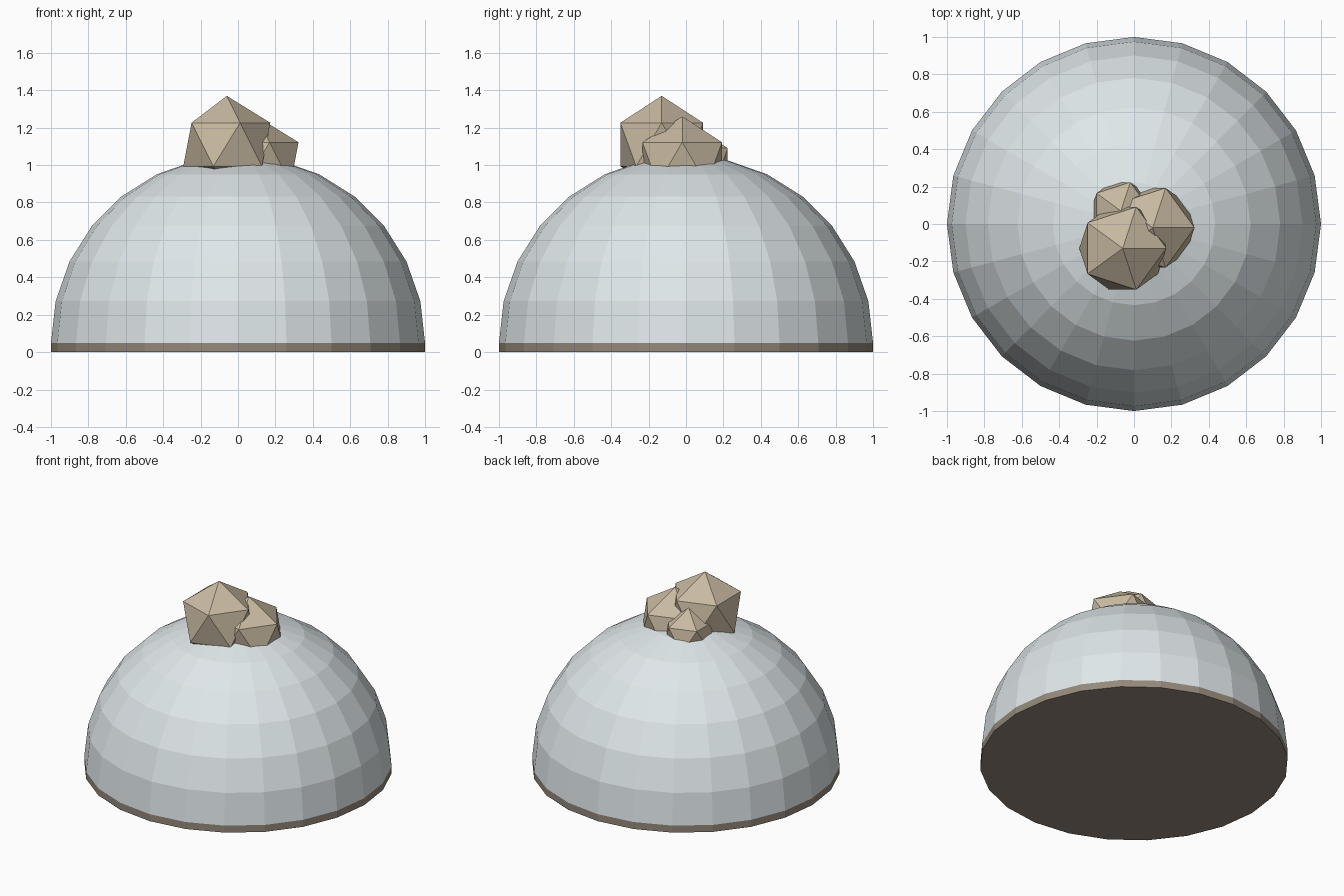
import bpy, bmesh

if "Cube" in bpy.data.objects:
    bpy.data.objects.remove(bpy.data.objects["Cube"])


def material(name, rgb):
    m = bpy.data.materials.new(name)
    m.diffuse_color = (*rgb, 1)
    m.use_nodes = True
    m.node_tree.nodes["Principled BSDF"].inputs["Base Color"].default_value = m.diffuse_color
    return m


glass = material("pale_shell", (0.74, 0.80, 0.82))
earth = material("dark_base", (0.30, 0.25, 0.20))
stone = material("stone", (0.58, 0.49, 0.36))


def finish(name, mat):
    ob = bpy.context.object
    ob.name = name
    ob.data.materials.append(mat)
    return ob


# Flat round base
bpy.ops.mesh.primitive_cylinder_add(vertices=24, radius=1, depth=0.05, location=(0, 0, 0.025))
finish("base_disc", earth)

# Faceted dome: upper half of a sphere
bpy.ops.mesh.primitive_uv_sphere_add(segments=24, ring_count=14, radius=1, location=(0, 0, 0.05))
dome = finish("dome", glass)
bm = bmesh.new()
bm.from_mesh(dome.data)
bmesh.ops.delete(bm, geom=[v for v in bm.verts if v.co.z < -0.01], context='VERTS')
bm.to_mesh(dome.data)
bm.free()

# Cluster of rocks on top
rocks = [
    ("large_rock", 0.26, (-0.06, -0.13, 1.11)),
    ("medium_rock", 0.25, (0.10, -0.02, 1.01)),
    ("small_rock", 0.18, (-0.07, 0.07, 1.01)),
]
for name, radius, loc in rocks:
    bpy.ops.mesh.primitive_ico_sphere_add(subdivisions=1, radius=radius, location=loc)
    finish(name, stone)
